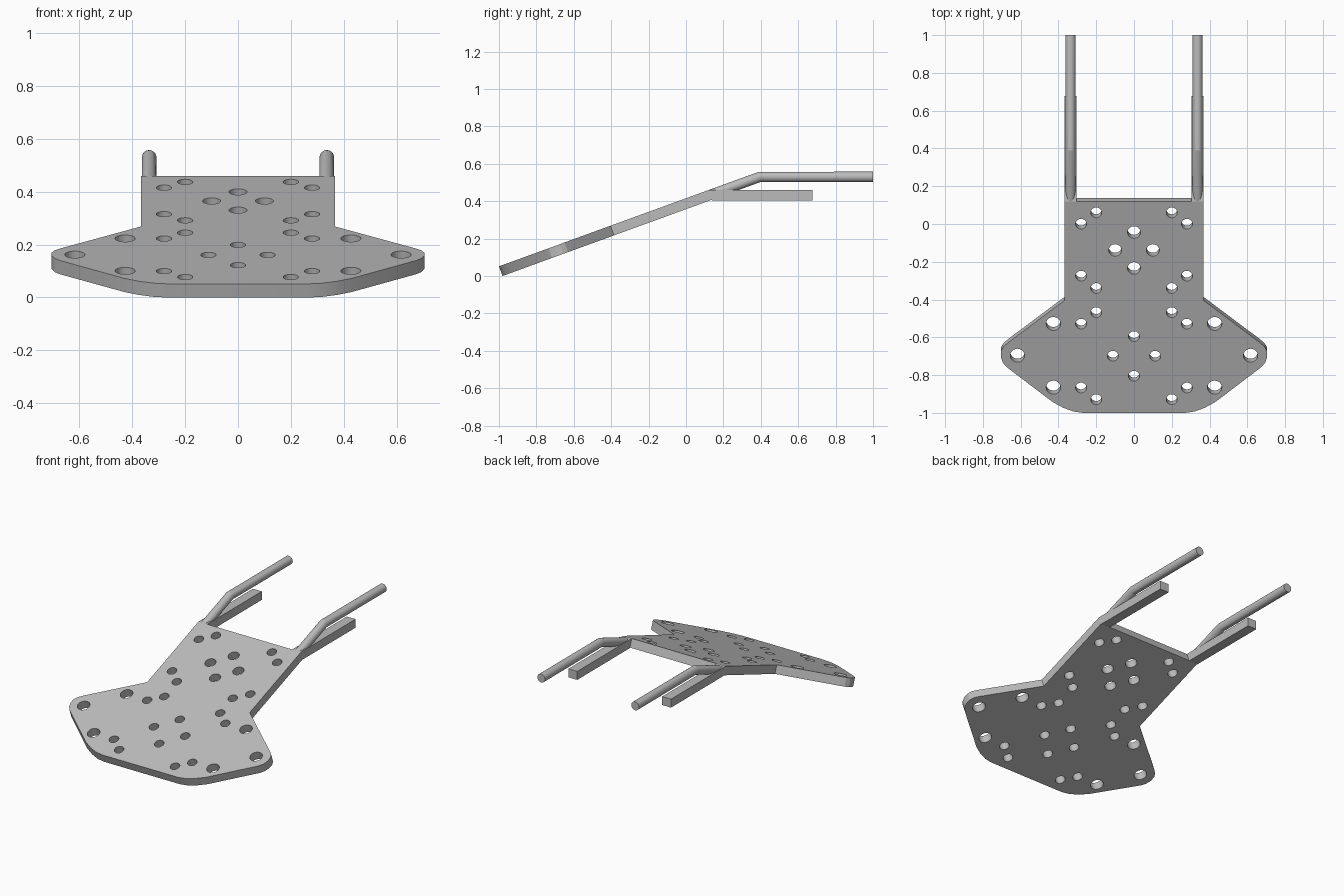
import bpy, bmesh, math
from mathutils import Vector

if "Cube" in bpy.data.objects:
    bpy.data.objects.remove(bpy.data.objects["Cube"])

TILT = math.radians(20)
C, S = math.cos(TILT), math.sin(TILT)
T = 0.055                      # plate thickness

grey = bpy.data.materials.new("plain grey")
grey.diffuse_color = (0.5, 0.5, 0.5, 1)
grey.use_nodes = True
grey.node_tree.nodes["Principled BSDF"].inputs["Base Color"].default_value = grey.diffuse_color


def add_spline(curve, pts, cyclic):
    sp = curve.splines.new('POLY')
    sp.points.add(len(pts) - 1)
    for p, co in zip(sp.points, pts):
        p.co = (*co, 1)
    sp.use_cyclic_u = cyclic


def finish(ob, smooth_angle=None):
    # convert to a clean mesh with outward normals
    bpy.ops.object.select_all(action='DESELECT')
    ob.select_set(True)
    bpy.context.view_layer.objects.active = ob
    if ob.type == 'CURVE':
        bpy.ops.object.convert(target='MESH')
        ob = bpy.context.object
    bm = bmesh.new()
    bm.from_mesh(ob.data)
    bmesh.ops.remove_doubles(bm, verts=bm.verts, dist=1e-5)
    bmesh.ops.recalc_face_normals(bm, faces=bm.faces)
    bm.to_mesh(ob.data)
    bm.free()
    ob.data.materials.clear()
    ob.data.materials.append(grey)
    if smooth_angle:
        bpy.ops.object.shade_smooth_by_angle(angle=math.radians(smooth_angle))
    return ob


def link(name, data):
    ob = bpy.data.objects.new(name, data)
    bpy.context.collection.objects.link(ob)
    return ob


# sloping plate: outline and holes given as (x, y) seen from above
half = [(0.27, -1), (0.32, -0.993), (0.375, -0.973), (0.43, -0.943), (0.675, -0.757),
        (0.694, -0.735), (0.705, -0.705), (0.705, -0.675), (0.692, -0.65), (0.665, -0.627),
        (0.367, -0.404), (0.367, 0.12)]
outline = half + [(-x, y) for x, y in reversed(half)]
holes = {
    0.029: [(0.2, 0.06), (0.28, 0), (0.28, -0.275), (0.2, -0.34), (0.2, -0.468),
            (0.28, -0.529), (0, -0.595), (0.112, -0.699), (0, -0.805),
            (0.28, -0.867), (0.2, -0.929)],
    0.034: [(0, -0.044), (0.1, -0.139), (0, -0.234)],
    0.038: [(0.427, -0.528), (0.617, -0.696), (0.427, -0.865)],
}


def on_slope(x, y):
    return (x, (y + 1) / C, 0)


cu = bpy.data.curves.new("plate", 'CURVE')
cu.dimensions = '2D'
cu.fill_mode = 'BOTH'
cu.extrude = T / 2
add_spline(cu, [on_slope(*p) for p in outline], True)
for r, spots in holes.items():
    for x, y in spots:
        for side in ((1, -1) if x else (1,)):
            cx, cy, _ = on_slope(x * side, y)
            ring = [(cx + r * math.cos(a), cy + r * math.sin(a), 0)
                    for a in (-2 * math.pi * i / 28 for i in range(28))]
            add_spline(cu, ring, True)
plate = link("perforated_plate", cu)
plate.rotation_euler.x = TILT
plate.location = (0, -1 + S * T / 2, C * T / 2)
finish(plate, 20)

# plate end, middle of its thickness, where the rods start
top_z = C * T + 1.12 * math.tan(TILT)
start = Vector((0, 0.12 + S * T / 2, top_z - C * T / 2))
rod_z = 0.53
bend_y = start.y + (rod_z - start.z) / math.tan(TILT)

for side, label in ((1, "right"), (-1, "left")):
    # bent round rod
    x = 0.336 * side
    cu = bpy.data.curves.new("rod", 'CURVE')
    cu.dimensions = '3D'
    cu.bevel_depth = 0.0275
    cu.bevel_resolution = 14
    cu.use_fill_caps = True
    add_spline(cu, [(x, start.y, start.z), (x, bend_y, rod_z), (x, 1, rod_z)], False)
    finish(link("bent_rod_" + label, cu), 16)

    # flat square rail below the rod
    profile = [(0.12, top_z), (0.677, top_z), (0.677, top_z - T), (0.12 + S * T, top_z - T)]
    bm = bmesh.new()
    face = bm.faces.new([bm.verts.new((0.304 * side, y, z)) for y, z in profile])
    ext = bmesh.ops.extrude_face_region(bm, geom=[face])
    bmesh.ops.translate(bm, vec=(0.063 * side, 0, 0),
                        verts=[v for v in ext["geom"] if isinstance(v, bmesh.types.BMVert)])
    me = bpy.data.meshes.new("rail")
    bm.to_mesh(me)
    bm.free()
    finish(link("square_rail_" + label, me))
